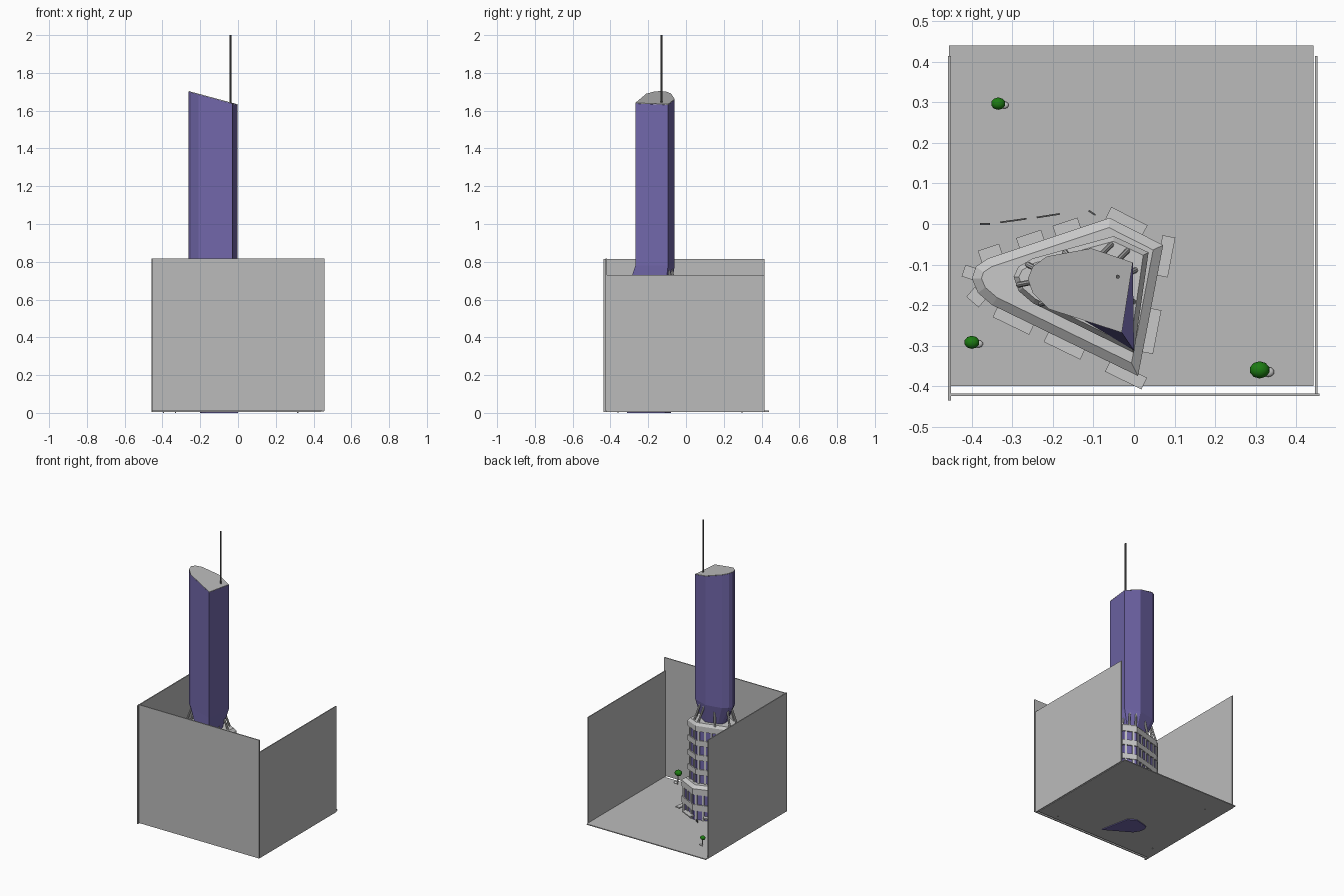
import bpy, bmesh, math
from mathutils import Vector

cube = bpy.data.objects.get("Cube")
if cube:
    bpy.data.objects.remove(cube, do_unlink=True)


def material(name, rgb):
    m = bpy.data.materials.new(name)
    m.use_nodes = True
    m.diffuse_color = (*rgb, 1)
    m.node_tree.nodes["Principled BSDF"].inputs["Base Color"].default_value = (*rgb, 1)
    return m


GREY = material("grey panel", (0.50, 0.50, 0.50))
PALE = material("pale concrete", (0.58, 0.58, 0.58))
GLASS = material("violet glass", (0.165, 0.135, 0.40))
GREEN = material("leaf green", (0.012, 0.20, 0.006))
METAL = material("dark metal", (0.10, 0.10, 0.10))


def finish(name, bm, mat):
    bmesh.ops.recalc_face_normals(bm, faces=bm.faces)
    me = bpy.data.meshes.new(name)
    bm.to_mesh(me)
    bm.free()
    me.materials.append(mat)
    ob = bpy.data.objects.new(name, me)
    bpy.context.collection.objects.link(ob)
    return ob


def loft(bm, rings):
    """Closed solid through rings of (x, y, z) points."""
    loops = [[bm.verts.new(p) for p in r] for r in rings]
    for a, b in zip(loops, loops[1:]):
        for i in range(len(a)):
            j = (i + 1) % len(a)
            bm.faces.new((a[i], a[j], b[j], b[i]))
    bm.faces.new(loops[0][::-1])
    bm.faces.new(loops[-1])


def level(outline, z):
    return [(x, y, z) for x, y in outline]


def prism(bm, outline, z0, z1):
    loft(bm, [level(outline, z0), level(outline, z1)])


def inset(outline, d):
    """Move every edge of a convex anticlockwise outline inwards."""
    out, n = [], len(outline)
    for i in range(n):
        p = Vector(outline[i])
        a = (p - Vector(outline[i - 1])).normalized()
        b = (Vector(outline[(i + 1) % n]) - p).normalized()
        na, nb = Vector((-a.y, a.x)), Vector((-b.y, b.x))
        out.append(tuple(p + (na + nb) * d / (1 + na.dot(nb))))
    return out


def box(name, x0, x1, y0, y1, z0, z1, mat):
    bm = bmesh.new()
    prism(bm, [(x0, y0), (x1, y0), (x1, y1), (x0, y1)], z0, z1)
    return finish(name, bm, mat)


def slab(bm, p, along, w, d, z0, z1):
    """Box centred on p, w long in direction along, d deep."""
    t = along * w / 2
    n = Vector((along.y, -along.x)) * d / 2
    prism(bm, [tuple(p + q) for q in (-t + n, t + n, t - n, -t - n)], z0, z1)


def rod(bm, a, b, r, sides=8):
    a, b = Vector(a), Vector(b)
    q = (b - a).to_track_quat('Z', 'Y')
    ring = [q @ Vector((r * math.cos(k * math.tau / sides), r * math.sin(k * math.tau / sides), 0))
            for k in range(sides)]
    loft(bm, [[a + v for v in ring], [b + v for v in ring]])


# Plan outlines, anticlockwise from the sharp front corner
LOWER = [(0.01, -0.375), (0.072, -0.052), (-0.06, 0.015), (-0.36, -0.085),
         (-0.39, -0.105), (-0.40, -0.135), (-0.385, -0.17), (-0.35, -0.20)]
UPPER = [(0.0, -0.318), (0.036, -0.07), (-0.05, -0.03), (-0.25, -0.085),
         (-0.285, -0.105), (-0.297, -0.13), (-0.285, -0.165), (-0.25, -0.195)]
TOWER = [(-0.03, -0.268), (-0.003, -0.095), (-0.105, -0.06), (-0.215, -0.08),
         (-0.25, -0.105), (-0.262, -0.135), (-0.25, -0.17), (-0.21, -0.21)]
NECK = [(0.0, -0.312), (-0.04, -0.11), (-0.09, -0.08), (-0.17, -0.10),
        (-0.19, -0.11), (-0.20, -0.135), (-0.195, -0.17), (-0.17, -0.21)]

# Ground and the three surrounding panels
box("ground", -0.457, 0.443, -0.40, 0.44, 0.006, 0.012, GREY)
box("front_panel", -0.458, 0.458, -0.425, -0.418, 0.01, 0.818, GREY)
box("right_panel", -0.459, -0.452, -0.436, 0.415, 0.006, 0.815, GREY)
box("left_panel", 0.447, 0.453, -0.42, 0.415, 0.006, 0.73, GREY)


def storeys(name, outline, z0, z1, rows, bay, slope):
    """Glass block wrapped by floor bands and piers, with a sloped roof edge."""
    bm = bmesh.new()
    prism(bm, inset(outline, 0.008), z0, z1)
    finish(name + "_glass", bm, GLASS)
    bm = bmesh.new()
    h = (z1 - z0) / rows
    for k in range(rows):
        zb = z0 + k * h
        prism(bm, outline, zb + h * 0.62, zb + h)
    for i, p in enumerate(outline):
        p, q = Vector(p), Vector(outline[(i + 1) % len(outline)])
        along = (q - p).normalized()
        inward = Vector((-along.y, along.x)) * 0.006
        n = max(1, round((q - p).length / bay))
        for k in range(n):
            slab(bm, p.lerp(q, (k + 0.5) / n) + inward, along, bay * 0.3, 0.011, z0, z1 - 0.005)
    finish(name + "_bands_and_piers", bm, PALE)
    bm = bmesh.new()
    loft(bm, [level(outline, z1), level(inset(outline, slope), z1 + 0.018)])
    finish(name + "_roof", bm, PALE)


storeys("lower_podium", LOWER, 0.008, 0.225, 2, 0.045, 0.022)
storeys("upper_podium", UPPER, 0.24, 0.635, 4, 0.04, 0.012)

# Entrance canopies: edge number, position along it, length
canopies = [(0, 0.35, 0.11), (0, 0.92, 0.10), (1, 0.72, 0.10), (2, 0.34, 0.065),
            (2, 0.64, 0.065), (2, 0.97, 0.055), (4, 0.6, 0.03), (6, 0.1, 0.04),
            (7, 0.16, 0.10), (7, 0.51, 0.10), (7, 0.93, 0.10)]
bm = bmesh.new()
for e, t, length in canopies:
    p, q = Vector(LOWER[e]), Vector(LOWER[(e + 1) % len(LOWER)])
    along = (q - p).normalized()
    slab(bm, p.lerp(q, t) + Vector((along.y, -along.x)) * 0.01, along, length, 0.032, 0.036, 0.044)
finish("canopies", bm, PALE)

# Tower core, flared neck and shaft with sloping top
bm = bmesh.new()
prism(bm, NECK, 0.0, 0.65)
finish("tower_core", bm, GLASS)
top = [(x, y, 1.70 - (x + 0.262) * 0.27) for x, y in TOWER]
bm = bmesh.new()
loft(bm, [level(NECK, 0.65), level(TOWER, 0.78), top])
finish("tower_shaft", bm, GLASS)
bm = bmesh.new()
loft(bm, [[(x, y, z + 0.0005) for x, y, z in top], [(x, y, z + 0.004) for x, y, z in top]])
finish("tower_roof", bm, GREY)

# Antenna
bm = bmesh.new()
rod(bm, (-0.04, -0.13, 1.63), (-0.04, -0.13, 2.0), 0.005)
finish("antenna", bm, METAL)

# Slanted struts carrying the tower: foot, head
struts = [((-0.285, -0.15), (-0.235, -0.14)), ((-0.262, -0.10), (-0.225, -0.12)),
          ((-0.09, -0.085), (-0.055, -0.05)), ((-0.05, -0.10), (-0.015, -0.065)),
          ((-0.04, -0.135), (0.005, -0.113)), ((-0.04, -0.185), (0.0, -0.192)),
          ((-0.23, -0.197), (-0.19, -0.185)), ((-0.17, -0.07), (-0.15, -0.09))]
bm = bmesh.new()
for i, (a, b) in enumerate(struts):
    inner, outer = (b, a) if i in (0, 1, 6, 7) else (a, b)
    rod(bm, (*outer, 0.645), (*inner, 0.79), 0.007)
finish("struts", bm, PALE)

# Low rails beside the podium
bm = bmesh.new()
for a, b in [((-0.38, 0), (-0.355, 0)), ((-0.33, 0.004), (-0.265, 0.013)),
             ((-0.24, 0.016), (-0.183, 0.025)), ((-0.112, 0.033), (-0.095, 0.022))]:
    a, b = Vector(a), Vector(b)
    slab(bm, (a + b) / 2, (b - a).normalized(), (b - a).length, 0.004, 0.01, 0.025)
finish("rails", bm, METAL)

# Trees with pale trunks and base stones
for i, (x, y, r) in enumerate([(-0.335, 0.297, 0.018), (-0.40, -0.292, 0.019), (0.31, -0.36, 0.025)]):
    h = 0.02 + r * 2.8
    bm = bmesh.new()
    rod(bm, (x + r * 0.3, y, 0.0), (x, y, h), r * 0.15)
    finish(f"tree_trunk_{i + 1}", bm, PALE)
    for part, c, s, mat in [("crown", (x, y, h), (r, r * 0.85, r * 0.8), GREEN),
                            ("stone", (x + r * 0.85, y - r * 0.2, 0.018), (r * 0.6, r * 0.5, r * 0.3), PALE)]:
        bm = bmesh.new()
        bmesh.ops.create_icosphere(bm, subdivisions=2, radius=1)
        bmesh.ops.scale(bm, vec=s, verts=bm.verts)
        bmesh.ops.translate(bm, vec=c, verts=bm.verts)
        for f in bm.faces:
            f.smooth = True
        finish(f"tree_{part}_{i + 1}", bm, mat)
